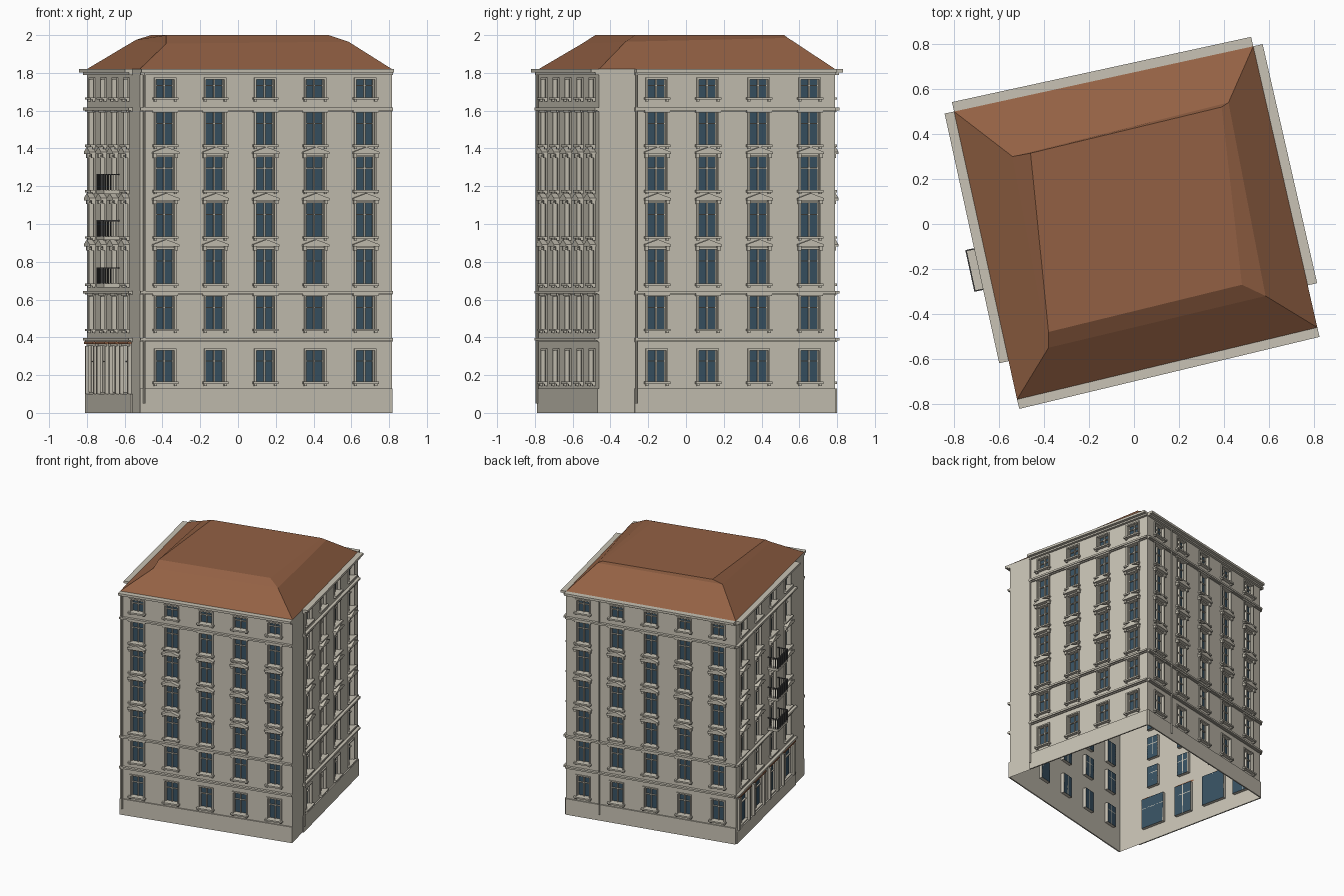
import bpy, bmesh, math
from mathutils import Matrix, Vector

if "Cube" in bpy.data.objects:
    bpy.data.objects.remove(bpy.data.objects["Cube"], do_unlink=True)


def material(name, rgb):
    m = bpy.data.materials.new(name)
    m.use_nodes = True
    m.diffuse_color = (*rgb, 1)
    m.node_tree.nodes["Principled BSDF"].inputs["Base Color"].default_value = (*rgb, 1)
    return m


STONE = material("pale stone", (0.58, 0.545, 0.46))
GLASS = material("blue glass", (0.04, 0.085, 0.125))
TILE = material("brown roof", (0.29, 0.118, 0.057))
METAL = material("dark metal", (0.09, 0.09, 0.09))

parts = {}


def part(name, mat):
    """Mesh that collects all pieces of one kind of part."""
    if name not in parts:
        parts[name] = (bmesh.new(), mat)
    return parts[name][0]


def quad(bm, mx, pts):
    return bm.faces.new([bm.verts.new(mx @ Vector(p)) for p in pts])


def prism(name, mat, mx, profile, out, inn=0.0):
    """Extrude an (s, z) outline from depth inn to distance out from the wall."""
    bm = part(name, mat)
    a = [bm.verts.new(mx @ Vector((s, inn, z))) for s, z in profile]
    b = [bm.verts.new(mx @ Vector((s, -out, z))) for s, z in profile]
    n = len(a)
    bm.faces.new(a)
    bm.faces.new(b[::-1])
    for i in range(n):
        j = (i + 1) % n
        bm.faces.new((a[j], a[i], b[i], b[j]))


def box(name, mat, mx, s0, s1, z0, z1, out, inn=0.0):
    prism(name, mat, mx, [(s0, z0), (s1, z0), (s1, z1), (s0, z1)], out, inn)


# Plan corners of the slightly skewed block and its storeys
EAVE = 1.82
RECESS = 0.025
HALF = 0.05
FL, FR = Vector((-0.52, -0.78, 0)), Vector((0.815, -0.46, 0))
BR, BL = Vector((0.53, 0.79, 0)), Vector((-0.8, 0.5, 0))
STOREYS = [(0.165, 0.33), (0.445, 0.615), (0.685, 0.865), (0.935, 1.11),
           (1.18, 1.355), (1.42, 1.59), (1.67, 1.765)]
PEDIMENTS = (2, 3, 4)


def wall(mx, length, holes):
    """Wall sheet with openings, their reveals and the recessed panes."""
    bm, glass = part("walls", STONE), part("window_panes", GLASS)
    ss = sorted({0, length, *[v for h in holes for v in h[:2]]})
    zs = sorted({0, EAVE, *[v for h in holes for v in h[2:]]})
    for s0, s1 in zip(ss, ss[1:]):
        for z0, z1 in zip(zs, zs[1:]):
            sc, zc = (s0 + s1) / 2, (z0 + z1) / 2
            if not any(a < sc < b and c < zc < d for a, b, c, d in holes):
                quad(bm, mx, [(s0, 0, z0), (s1, 0, z0), (s1, 0, z1), (s0, 0, z1)])
    for a, b, c, d in holes:
        ring = [(a, c), (b, c), (b, d), (a, d)]
        quad(glass, mx, [(s, RECESS, z) for s, z in ring])
        for (p, q), (r, t) in zip(ring, ring[1:] + ring[:1]):
            quad(bm, mx, [(p, 0, q), (p, RECESS, q), (r, RECESS, t), (r, 0, t)])


def casement(mx, s0, s1, z0, z1):
    """Glazing bars and the raised surround of one opening."""
    mid, bar = (s0 + s1) / 2, z0 + (z1 - z0) * 0.66
    f = ("window_frames", STONE, mx)
    box(*f, mid - 0.004, mid + 0.004, z0, z1, -0.012, RECESS)
    box(*f, s0, s1, bar - 0.003, bar + 0.003, -0.014, RECESS)
    for e in (s0, s1 - 0.006):
        box(*f, e, e + 0.006, z0, z1, -0.014, RECESS)
    g = ("window_surrounds", STONE, mx)
    box(*g, s0 - 0.01, s0, z0, z1 + 0.01, 0.008)
    box(*g, s1, s1 + 0.01, z0, z1 + 0.01, 0.008)
    box(*g, s0, s1, z1, z1 + 0.01, 0.008)


def window(mx, c, floor):
    z0, z1 = STOREYS[floor]
    casement(mx, c - HALF, c + HALF, z0, z1)
    box("window_sills", STONE, mx, c - 0.068, c + 0.068, z0 - 0.012, z0, 0.025)
    for e in (-0.055, 0.055):
        box("sill_brackets", STONE, mx, c + e - 0.007, c + e + 0.007, z0 - 0.022, z0 - 0.012, 0.015)
    if floor in PEDIMENTS:
        z = z1 + 0.015
        prism("pediments", STONE, mx, [(c - 0.07, z), (c + 0.07, z), (c + 0.07, z + 0.012),
                                       (c, z + 0.038), (c - 0.07, z + 0.012)], 0.032)
        for e in (-0.058, 0.058):
            box("pediment_brackets", STONE, mx, c + e - 0.009, c + e + 0.009, z - 0.02, z, 0.02)


def pipe(mx, s):
    r = 0.007
    outline = [(s + r * math.cos(k * math.tau / 8), -0.014 + r * math.sin(k * math.tau / 8))
               for k in range(8)]
    bm = part("drainpipes", STONE)
    lo = [bm.verts.new(mx @ Vector((x, y, 0.05))) for x, y in outline]
    hi = [bm.verts.new(mx @ Vector((x, y, EAVE - 0.02))) for x, y in outline]
    for i in range(8):
        j = (i + 1) % 8
        bm.faces.new((lo[i], lo[j], hi[j], hi[i]))
    bm.faces.new(lo[::-1])
    bm.faces.new(hi)


def balcony(mx, c, z):
    w, out = 0.095, 0.083
    box("balcony_slabs", STONE, mx, c - w, c + w, z - 0.02, z, out)
    r = ("balcony_railings", METAL, mx)
    top = z + 0.085
    box(*r, c - w, c + w, top - 0.006, top, out, -out + 0.006)
    for e in (c - w, c + w - 0.006):
        box(*r, e, e + 0.006, top - 0.006, top, out)
        for k in range(5):
            d = 0.015 + k * 0.015
            box(*r, e, e + 0.004, z, top, d + 0.004, -d)
    for k in range(15):
        s = c - w + k * (2 * w - 0.004) / 14
        box(*r, s, s + 0.004, z, top, out, -out + 0.004)


def facade(p, q, columns, trim, shop=False, pipe_at=None):
    """One complete side; trim is the fraction range that carries mouldings."""
    length = (q - p).length
    u = (q - p).normalized()
    inward = Vector((-u.y, u.x, 0))
    mx = Matrix.Translation(p) @ Matrix((u, inward, (0, 0, 1))).transposed().to_4x4()
    centres = [t * length for t in columns]
    holes = []
    for floor, (z0, z1) in enumerate(STOREYS):
        for i, c in enumerate(centres):
            if shop and floor == 0:
                half = 0.075 if i == 2 else 0.1
                hole = (c - half, c + half, 0.11, 0.355)
                casement(mx, *hole)
                for e in (-half, half):
                    box("shop_posts", STONE, mx, c + e - 0.012, c + e + 0.012, 0.1, 0.355, 0.018)
                box("shop_fascias", TILE, mx, c - half - 0.01, c + half + 0.01, 0.365, 0.378, 0.022)
            else:
                hole = (c - HALF, c + HALF, z0, z1)
                window(mx, c, floor)
            holes.append(hole)
    wall(mx, length, holes)
    # plinth, belts and cornice
    a, b = trim[0] * length, trim[1] * length
    box("plinth", STONE, mx, a, b, 0, 0.1 if shop else 0.13, 0.01)
    for z in (0.39, 0.64, 1.61):
        box("belt_courses", STONE, mx, a, b, z - 0.008, z + 0.006, 0.022)
        box("belt_undersides", STONE, mx, a, b, z - 0.014, z - 0.008, 0.01)
        if z > 0.5:
            for c in centres:
                box("belt_blocks", STONE, mx, c - 0.068, c + 0.068, z - 0.02, z - 0.008, 0.016)
    box("cornice", STONE, mx, a, b, EAVE - 0.018, EAVE, 0.043)
    box("cornice_underside", STONE, mx, a, b, EAVE - 0.03, EAVE - 0.018, 0.02)
    if pipe_at:
        pipe(mx, pipe_at * length)
    if shop:
        for floor in PEDIMENTS:
            balcony(mx, centres[2], STOREYS[floor][0])


five = [0.1, 0.298, 0.497, 0.695, 0.894]
four = [0.244, 0.46, 0.676, 0.892]
facade(FL, FR, five, (0, 1), pipe_at=0.015)
facade(FR, BR, four, (0.15, 1), pipe_at=0.157)
facade(BR, BL, five, (0, 1), pipe_at=0.2)
facade(BL, FL, [1 - t for t in reversed(four)], (0, 0.867), shop=True)

# Hipped roof with a softened upper edge
bm = part("roof", TILE)
mid = [(-0.38, -0.55, 1.955), (0.585, -0.32, 1.965), (0.42, 0.54, 1.985), (-0.54, 0.3, 1.975)]
top = [(-0.38, -0.48, 2), (0.48, -0.27, 2), (0.39, 0.52, 2), (-0.46, 0.315, 2)]
eave = [(c.x, c.y, EAVE) for c in (FL, FR, BR, BL)]
rings = [[bm.verts.new(p) for p in ring] for ring in (eave, mid, top)]
for lo, hi in zip(rings, rings[1:]):
    for i in range(4):
        j = (i + 1) % 4
        bm.faces.new((lo[i], lo[j], hi[j], hi[i]))
bm.faces.new(rings[-1])

# Turn every collected part into an object
for name, (bm, mat) in parts.items():
    if name == "walls":
        bmesh.ops.remove_doubles(bm, verts=bm.verts, dist=0.0001)
    if name != "window_panes":
        bmesh.ops.recalc_face_normals(bm, faces=bm.faces)
    mesh = bpy.data.meshes.new(name)
    bm.to_mesh(mesh)
    bm.free()
    mesh.materials.append(mat)
    bpy.context.collection.objects.link(bpy.data.objects.new(name, mesh))
